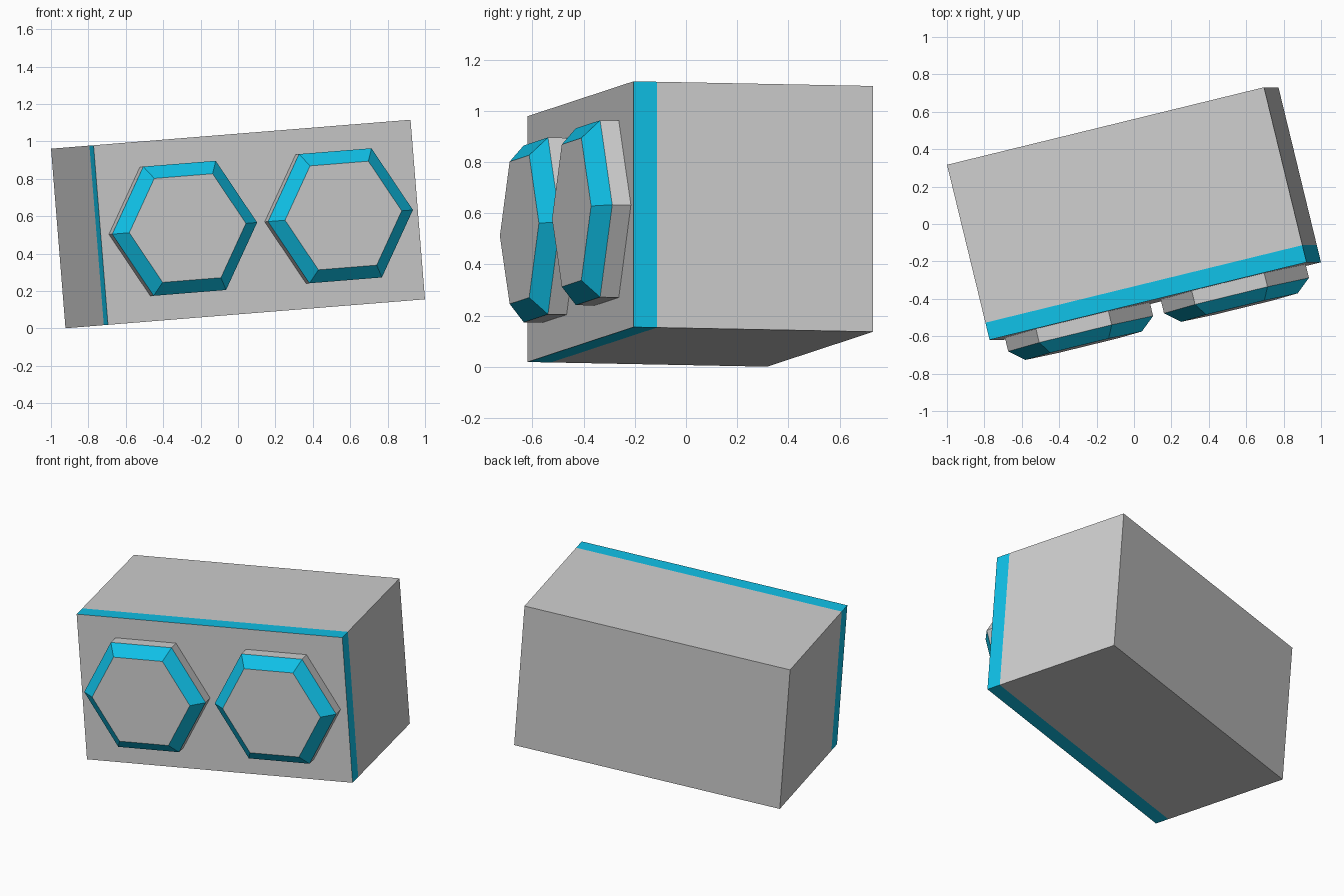
import bpy, bmesh, math
from mathutils import Matrix, Vector

if "Cube" in bpy.data.objects:
    bpy.data.objects.remove(bpy.data.objects["Cube"], do_unlink=True)


def material(name, colour):
    m = bpy.data.materials.new(name)
    m.use_nodes = True
    m.diffuse_color = colour
    m.node_tree.nodes["Principled BSDF"].inputs["Base Color"].default_value = colour
    return m


GREY = material("grey", (0.62, 0.62, 0.62, 1))
BLUE = material("cyan_blue", (0.005, 0.55, 0.83, 1))

# The whole model is tipped sideways and turned a little
TILT = (Matrix.Translation((0, 0.056, 0.558))
        @ Matrix.Rotation(math.radians(-4.6), 4, 'Y')
        @ Matrix.Rotation(math.radians(13.7), 4, 'Z'))
SIZE = Vector((1.75, 0.963, 0.963))
FRONT = -SIZE.y / 2
BAND = 0.094


def finish(name, bm, is_blue):
    bmesh.ops.recalc_face_normals(bm, faces=bm.faces)
    bm.normal_update()
    for f in bm.faces:
        f.material_index = int(is_blue(f))
    mesh = bpy.data.meshes.new(name)
    bm.to_mesh(mesh)
    bm.free()
    mesh.materials.append(GREY)
    mesh.materials.append(BLUE)
    ob = bpy.data.objects.new(name, mesh)
    bpy.context.collection.objects.link(ob)
    ob.matrix_world = TILT
    return ob


# Box with a blue band around its front edge
bm = bmesh.new()
bmesh.ops.create_cube(bm, size=1)
bmesh.ops.scale(bm, vec=SIZE, verts=bm.verts)
bmesh.ops.bisect_plane(bm, geom=bm.verts[:] + bm.edges[:] + bm.faces[:],
                       plane_co=(0, FRONT + BAND, 0), plane_no=(0, 1, 0))
finish("box_body", bm, lambda f: abs(f.normal.y) < 0.5
       and f.calc_center_median().y < FRONT + BAND)


# Hexagonal knob: straight grey rim, blue bevel, flat grey face
def knob(name, x):
    bm = bmesh.new()
    rings = []
    for radius, out in ((0.40, 0), (0.40, 0.075), (0.322, 0.141)):
        rings.append([bm.verts.new((x + radius * math.cos(i * math.pi / 3), FRONT - out,
                                    radius * math.sin(i * math.pi / 3))) for i in range(6)])
    for a, b in zip(rings, rings[1:]):
        for i in range(6):
            j = (i + 1) % 6
            bm.faces.new((a[i], a[j], b[j], b[i]))
    bm.faces.new(rings[0])
    bm.faces.new(rings[-1])
    finish(name, bm, lambda f: 0.1 < abs(f.normal.y) < 0.95)


knob("right_knob", -0.43)
knob("left_knob", 0.43)
